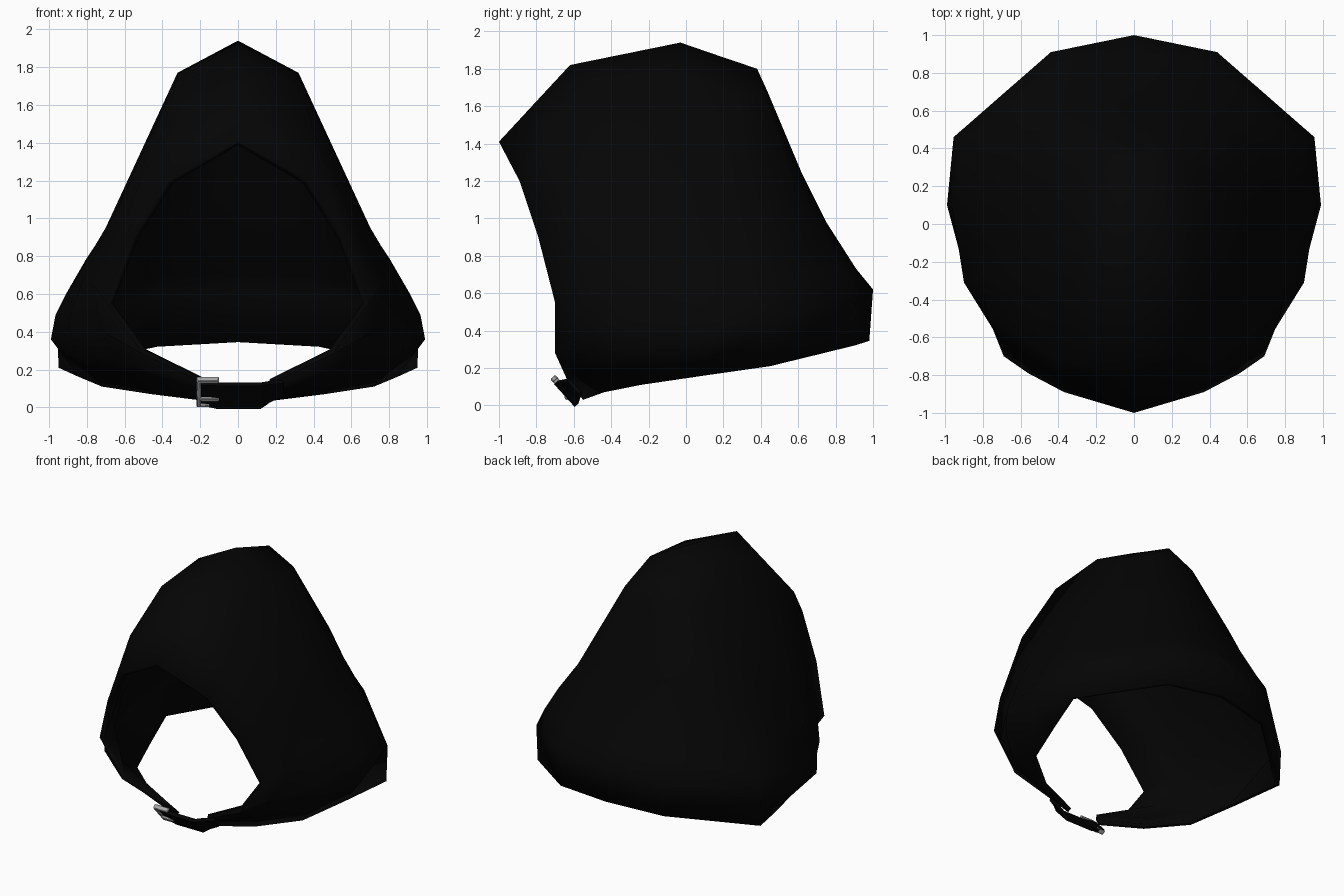
import bpy, bmesh, math
from mathutils import Vector

if "Cube" in bpy.data.objects:
    bpy.data.objects.remove(bpy.data.objects["Cube"])


def material(name, value):
    m = bpy.data.materials.new(name)
    m.diffuse_color = (value, value, value, 1)
    m.use_nodes = True
    m.node_tree.nodes["Principled BSDF"].inputs["Base Color"].default_value = m.diffuse_color
    return m


BLACK = material("black cloth", 0.0014)
GREY = material("grey metal", 0.4)


def make(name, verts, faces, mat):
    me = bpy.data.meshes.new(name)
    me.from_pydata(verts, [], faces)
    me.materials.append(mat)
    ob = bpy.data.objects.new(name, me)
    bpy.context.collection.objects.link(ob)
    return ob


def smooth(ob, degrees):
    bpy.ops.object.select_all(action='DESELECT')
    ob.select_set(True)
    bpy.context.view_layer.objects.active = ob
    bpy.ops.object.shade_smooth_by_angle(angle=math.radians(degrees))


# Hood: half rows from the bottom hem up to the ridge, each running face rim -> back centre
rows = [
    [(.14, -.55, .03), (.46, -.44, .07), (.72, -.24, .11), (.84, .10, .16), (.95, .45, .21), (.44, .90, .32), (0, .98, .345)],
    [(.18, -.63, .125), (.60, -.58, .23), (.87, -.35, .29), (.99, .10, .36), (.955, .46, .48), (.44, .91, .60), (0, 1.0, .62)],
    [(.50, -.70, .28), (.72, -.60, .40), (.90, -.31, .46), (.965, .10, .49), (.91, .43, .60), (.40, .85, .72), (0, .91, .73)],
    [(.69, -.70, .55), (.77, -.50, .65), (.81, -.30, .70), (.83, .10, .73), (.80, .41, .79), (.37, .72, .95), (0, .75, .98)],
    [(.56, -.79, .90), (.64, -.55, .92), (.69, -.30, .94), (.70, .05, .95), (.66, .37, 1.0), (.37, .59, 1.18), (0, .62, 1.24)],
    [(.37, -.89, 1.2), (.41, -.73, 1.42), (.33, -.46, 1.72), (.32, -.02, 1.77), (.33, .27, 1.65), (.18, .42, 1.67), (0, .435, 1.68)],
    [(0, -1, 1.41), (0, -.80, 1.626), (0, -.62, 1.82), (0, -.03, 1.94), (0, .15, 1.878), (0, .33, 1.817), (0, .38, 1.80)],
]
n = len(rows[0])
faces = [(i * n + j, i * n + j + 1, (i + 1) * n + j + 1, (i + 1) * n + j)
         for i in range(len(rows) - 1) for j in range(n - 1)]
hood = make("hood", [p for r in rows for p in r], faces, BLACK)
mirror = hood.modifiers.new("mirror", 'MIRROR')
mirror.merge_threshold = 0.002
shell = hood.modifiers.new("cloth thickness", 'SOLIDIFY')
shell.thickness = 0.035
shell.offset = -1
smooth(hood, 60)

# Tilted frame of the chin strap: u up the band, w outwards
U = Vector((0, -.67, .74))
W = Vector((0, -.74, -.67))
C = Vector((0, -.615, .085))


def place(x, u, w):
    return C + Vector((x, 0, 0)) + U * u + W * w


def closed(name, verts, quads, mat):
    ob = make(name, verts, quads, mat)
    bm = bmesh.new()
    bm.from_mesh(ob.data)
    bmesh.ops.recalc_face_normals(bm, faces=bm.faces)
    bm.to_mesh(ob.data)
    bm.free()
    return ob


def band(name, path, thick, mat):
    """Flat strip following (x, w, half width) points in the strap frame."""
    verts, quads = [], []
    for x, w, half in path:
        verts += [place(x, u, w + t) for u, t in ((-half, 0), (half, 0), (half, thick), (-half, thick))]
    for k in range(len(path) - 1):
        for e in range(4):
            a, b = k * 4 + e, k * 4 + (e + 1) % 4
            quads.append((a, b, b + 4, a + 4))
    last = (len(path) - 1) * 4
    quads += [(3, 2, 1, 0), tuple(range(last, last + 4))]
    return closed(name, verts, quads, mat)


# Chin strap, sunk into one side of the hem and lying over the other
band("chin_strap", [(-.21, .005, .07), (-.11, .022, .083), (.12, .022, .083),
                    (.17, -.01, .065), (.24, -.04, .045)], .026, BLACK)


def bar(name, x0, x1, u0, u1, w0, w1):
    verts = [place(x, u, w) for x in (x0, x1) for u in (u0, u1) for w in (w0, w1)]
    quads = [(0, 1, 3, 2), (4, 6, 7, 5), (0, 4, 5, 1), (2, 3, 7, 6), (0, 2, 6, 4), (1, 5, 7, 3)]
    ob = closed(name, verts, quads, GREY)
    bevel = ob.modifiers.new("rounded edges", 'BEVEL')
    bevel.width = 0.005
    smooth(ob, 40)


# Buckle: bracket-shaped frame plus a prong
bar("buckle_side", -.22, -.195, -.07, .115, .01, .045)
bar("buckle_top", -.22, -.10, .092, .115, .01, .045)
bar("buckle_bottom", -.22, -.15, -.075, -.055, .01, .045)
bar("buckle_prong", -.20, -.10, -.028, -.004, .036, .056)
